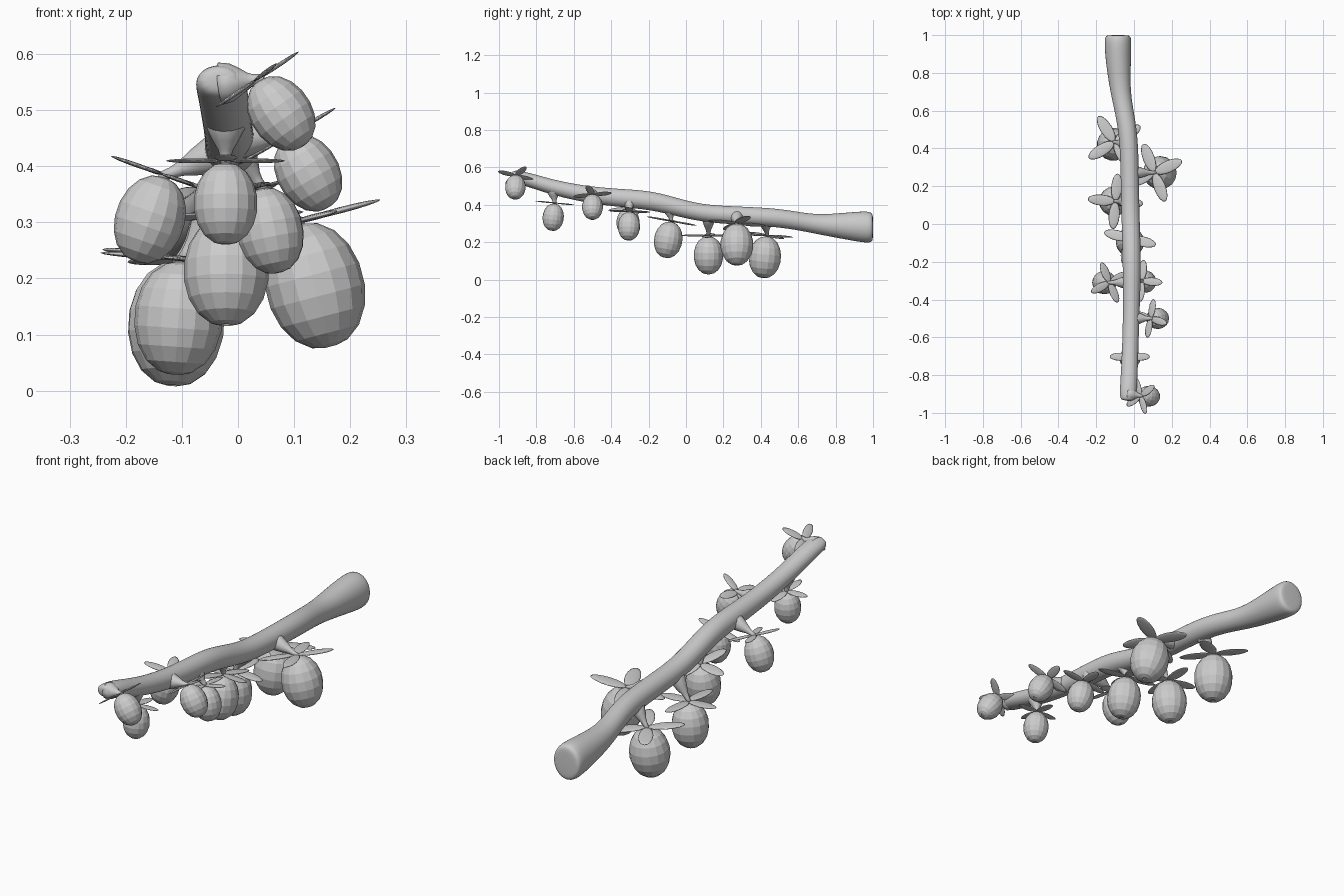
import bpy, bmesh, math
from mathutils import Vector, Matrix

if "Cube" in bpy.data.objects:
    bpy.data.objects.remove(bpy.data.objects["Cube"])


def finish(name, bm, smooth=True, subsurf=0):
    bmesh.ops.recalc_face_normals(bm, faces=bm.faces[:])
    me = bpy.data.meshes.new(name)
    bm.to_mesh(me)
    bm.free()
    for p in me.polygons:
        p.use_smooth = smooth
    ob = bpy.data.objects.new(name, me)
    bpy.context.collection.objects.link(ob)
    if subsurf:
        m = ob.modifiers.new("smooth", 'SUBSURF')
        m.levels = m.render_levels = subsurf
    return ob


def loft(bm, rings):
    # skin a list of equal vertex rings and cap both ends
    rows = [[bm.verts.new(p) for p in r] for r in rings]
    n = len(rows[0])
    for a, b in zip(rows, rows[1:]):
        for i in range(n):
            j = (i + 1) % n
            bm.faces.new((a[i], a[j], b[j], b[i]))
    bm.faces.new(rows[0])
    bm.faces.new(rows[-1])


def lathe(name, profile, origin, axis, sides, smooth):
    # profile = (radius, distance along axis)
    rot = axis.to_track_quat('Z', 'Y').to_matrix()
    angs = [2 * math.pi * i / sides for i in range(sides)]
    bm = bmesh.new()
    loft(bm, [[origin + rot @ Vector((r * math.cos(a), r * math.sin(a), s))
               for a in angs] for r, s in profile])
    return finish(name, bm, smooth)


# Branch: y, x, z, half width, half height
STATIONS = [
    (-0.935, -0.033, 0.553, 0.028, 0.020),
    (-0.92, -0.033, 0.551, 0.046, 0.033),
    (-0.85, -0.028, 0.537, 0.047, 0.041),
    (-0.70, -0.021, 0.488, 0.045, 0.043),
    (-0.50, -0.015, 0.449, 0.045, 0.047),
    (-0.32, -0.012, 0.434, 0.049, 0.051),
    (-0.18, -0.012, 0.422, 0.050, 0.053),
    (-0.05, -0.015, 0.388, 0.050, 0.051),
    (0.08, -0.020, 0.355, 0.050, 0.048),
    (0.25, -0.022, 0.343, 0.050, 0.050),
    (0.45, -0.027, 0.334, 0.051, 0.052),
    (0.58, -0.048, 0.317, 0.052, 0.051),
    (0.70, -0.073, 0.294, 0.055, 0.053),
    (0.85, -0.083, 0.286, 0.069, 0.074),
    (0.96, -0.085, 0.281, 0.075, 0.089),
    (0.995, -0.085, 0.279, 0.071, 0.083),
    (1.0, -0.085, 0.279, 0.052, 0.062),
]
bm = bmesh.new()
loft(bm, [[(x + rx * math.cos(k * math.pi / 6), y, z + rz * math.sin(k * math.pi / 6))
           for k in range(12)] for y, x, z, rx, rz in STATIONS])
finish("branch", bm, True, 2)


def branch_center(y):
    for a, b in zip(STATIONS, STATIONS[1:]):
        if a[0] <= y <= b[0]:
            t = (y - a[0]) / (b[0] - a[0])
            return Vector((a[1] + (b[1] - a[1]) * t, y, a[2] + (b[2] - a[2]) * t))
    return Vector(STATIONS[1][1:2] + (y,) + STATIONS[1][2:3])


def leaf(name, hub, axis, angle, length):
    v = Vector((math.cos(angle), math.sin(angle), 0))
    along = (v - axis * v.dot(axis)).normalized()
    up = -axis
    side = up.cross(along)
    m = Matrix((along * length * 0.5, side * length * 0.2, up * length * 0.035)).transposed().to_4x4()
    m.translation = hub + along * length * 0.52
    bm = bmesh.new()
    bmesh.ops.create_uvsphere(bm, u_segments=16, v_segments=8, radius=1)
    bm.transform(m)
    finish(name, bm)


# Fruits: centre, radius, sideways lean of the lower end (x, y), leaf angle
FRUITS = [
    ((0.077, -0.912, 0.494), 0.055, (0.70, -0.05), 25),
    ((-0.022, -0.71, 0.333), 0.057, (0.0, -0.10), 0),
    ((0.125, -0.50, 0.388), 0.056, (0.58, 0.0), -13),
    ((0.057, -0.305, 0.285), 0.060, (0.20, -0.05), -5),
    ((-0.157, -0.31, 0.305), 0.062, (-0.35, 0.0), 25),
    ((-0.021, -0.095, 0.212), 0.076, (0.0, -0.18), -14),
    ((-0.106, 0.12, 0.129), 0.079, (-0.07, 0.0), -5),
    ((0.137, 0.272, 0.187), 0.088, (0.26, 0.0), 22),
    ((-0.110, 0.422, 0.119), 0.087, (-0.06, -0.10), 32),
]
for i, (c, r, lean, ang) in enumerate(FRUITS, 1):
    axis = Vector((lean[0], lean[1], -1)).normalized()
    half = 1.29 * r
    top = Vector(c) - axis * half
    hub = top - axis * 0.06 * r

    # faceted egg with a small dimple at the lower end
    prof = [(0.04 * r, 0.0)]
    for k in range(1, 9):
        t = math.pi * k / 9
        prof.append((r * math.sin(t) ** 0.92, half * (1 - math.cos(t))))
    prof += [(0.13 * r, 2 * half * 0.993), (0.10 * r, 2 * half * 0.975)]
    lathe(f"fruit_{i}", prof, top, axis, 16, False)

    # stem flaring into the branch
    start = branch_center(min(max(c[1], -0.90), 0.98))
    d = hub - start
    L = d.length
    lathe(f"stem_{i}", [(0.038, 0), (0.034, 0.3 * L), (0.024, 0.55 * L),
                        (0.014, 0.75 * L), (0.010, 0.9 * L), (0.009, L + 0.012)],
          start, d.normalized(), 12, True)

    # whorl of four thin leaves
    for k in range(4):
        leaf(f"leaf_{i}_{k + 1}", hub, axis, math.radians(ang + 90 * k), 1.83 * r)
